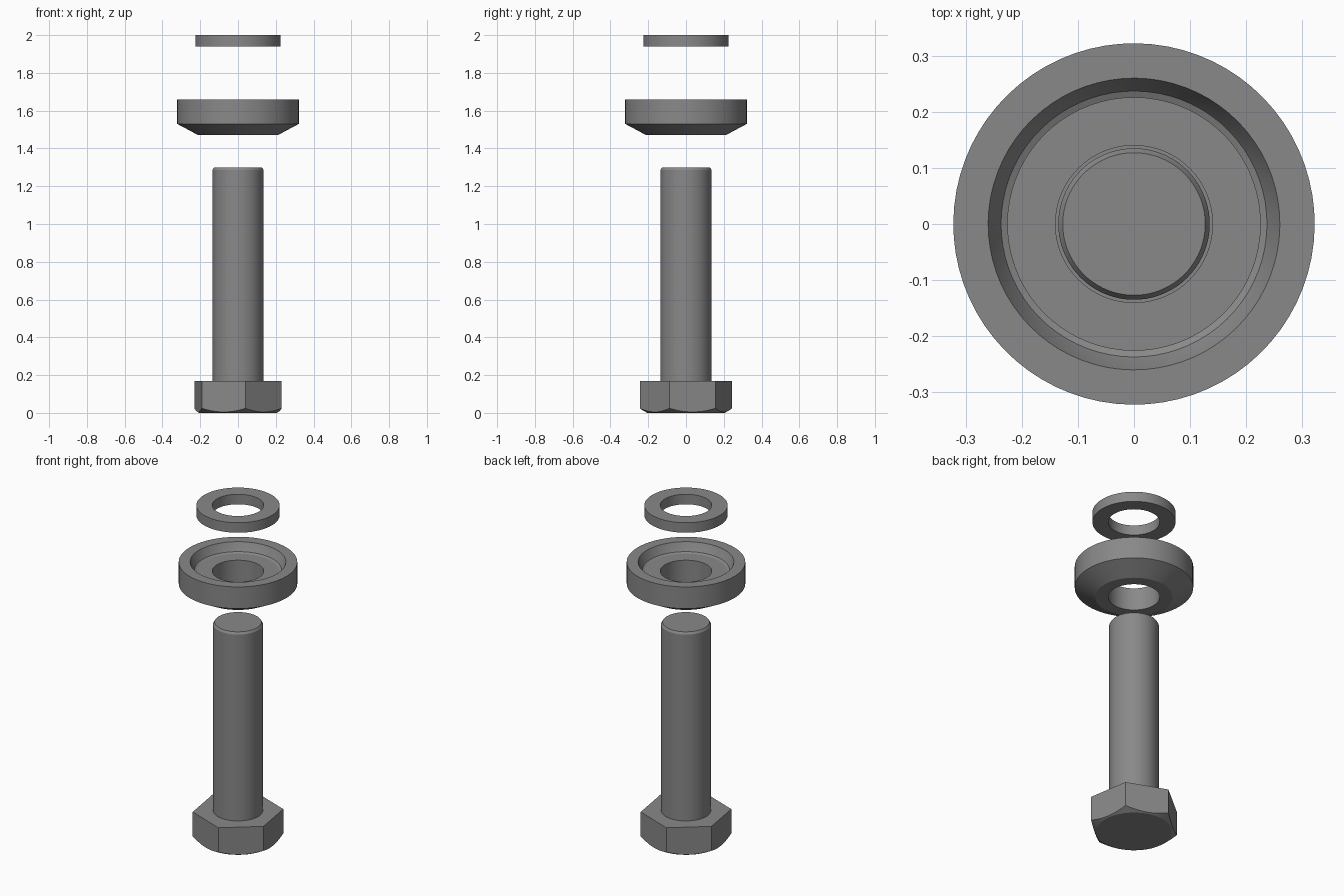
import bpy, bmesh
from math import sin, cos, pi, tan, radians

if "Cube" in bpy.data.objects:
    bpy.data.objects.remove(bpy.data.objects["Cube"], do_unlink=True)

SEGMENTS = 72
HEX_TURN = radians(39.3)

steel = bpy.data.materials.new("grey steel")
steel.use_nodes = True
GREY = (0.25, 0.25, 0.25, 1)
steel.diffuse_color = GREY
steel.node_tree.nodes["Principled BSDF"].inputs["Base Color"].default_value = GREY


def build(name, rings, closed=False):
    """Skin a stack of rings; each ring is a function of angle giving (radius, z)."""
    bm = bmesh.new()
    loops = []
    for ring in rings:
        loop = []
        for i in range(SEGMENTS):
            a = HEX_TURN + 2 * pi * i / SEGMENTS
            r, z = ring(a)
            loop.append(bm.verts.new((r * cos(a), r * sin(a), z)))
        loops.append(loop)
    pairs = list(zip(loops, loops[1:]))
    if closed:
        pairs.append((loops[-1], loops[0]))
    else:
        bm.faces.new(loops[0])
        bm.faces.new(loops[-1])
    for low, high in pairs:
        for i in range(SEGMENTS):
            j = (i + 1) % SEGMENTS
            bm.faces.new((low[i], low[j], high[j], high[i]))
    bmesh.ops.recalc_face_normals(bm, faces=bm.faces[:])
    mesh = bpy.data.meshes.new(name)
    bm.to_mesh(mesh)
    bm.free()
    mesh.materials.append(steel)
    obj = bpy.data.objects.new(name, mesh)
    bpy.context.collection.objects.link(obj)
    bpy.ops.object.select_all(action="DESELECT")
    obj.select_set(True)
    bpy.context.view_layer.objects.active = obj
    bpy.ops.object.shade_smooth_by_angle(angle=radians(22))
    return obj


def lathe(name, profile, closed=False):
    return build(name, [lambda a, p=p: p for p in profile], closed)


# Hexagonal bolt head with a conical chamfer underneath
CORNER, FLAT_CIRCLE, HEAD_TOP = 0.2465, 0.205, 0.17


def hex_radius(a):
    t = (a - HEX_TURN) % (pi / 3) - pi / 6
    return CORNER * cos(pi / 6) / cos(t)


def chamfer(a):
    r = hex_radius(a)
    return r, (r - FLAT_CIRCLE) * tan(radians(30))


build("bolt_head", [lambda a: (FLAT_CIRCLE, 0), chamfer,
                    lambda a: (hex_radius(a), HEAD_TOP)])

# Plain shank with a bevelled tip
lathe("bolt_shank", [(0.135, HEAD_TOP - 0.01), (0.135, 1.287), (0.127, 1.30)])

# Cup washer: tapered underside, recessed seat
lathe("cup_washer", [(0.14, 1.47), (0.21, 1.47), (0.322, 1.53), (0.322, 1.66),
                     (0.26, 1.66), (0.245, 1.625), (0.237, 1.611),
                     (0.224, 1.605), (0.14, 1.605)], closed=True)

# Flat ring washer on top
lathe("flat_washer", [(0.14, 1.94), (0.226, 1.94), (0.226, 2.0), (0.14, 2.0)],
      closed=True)
